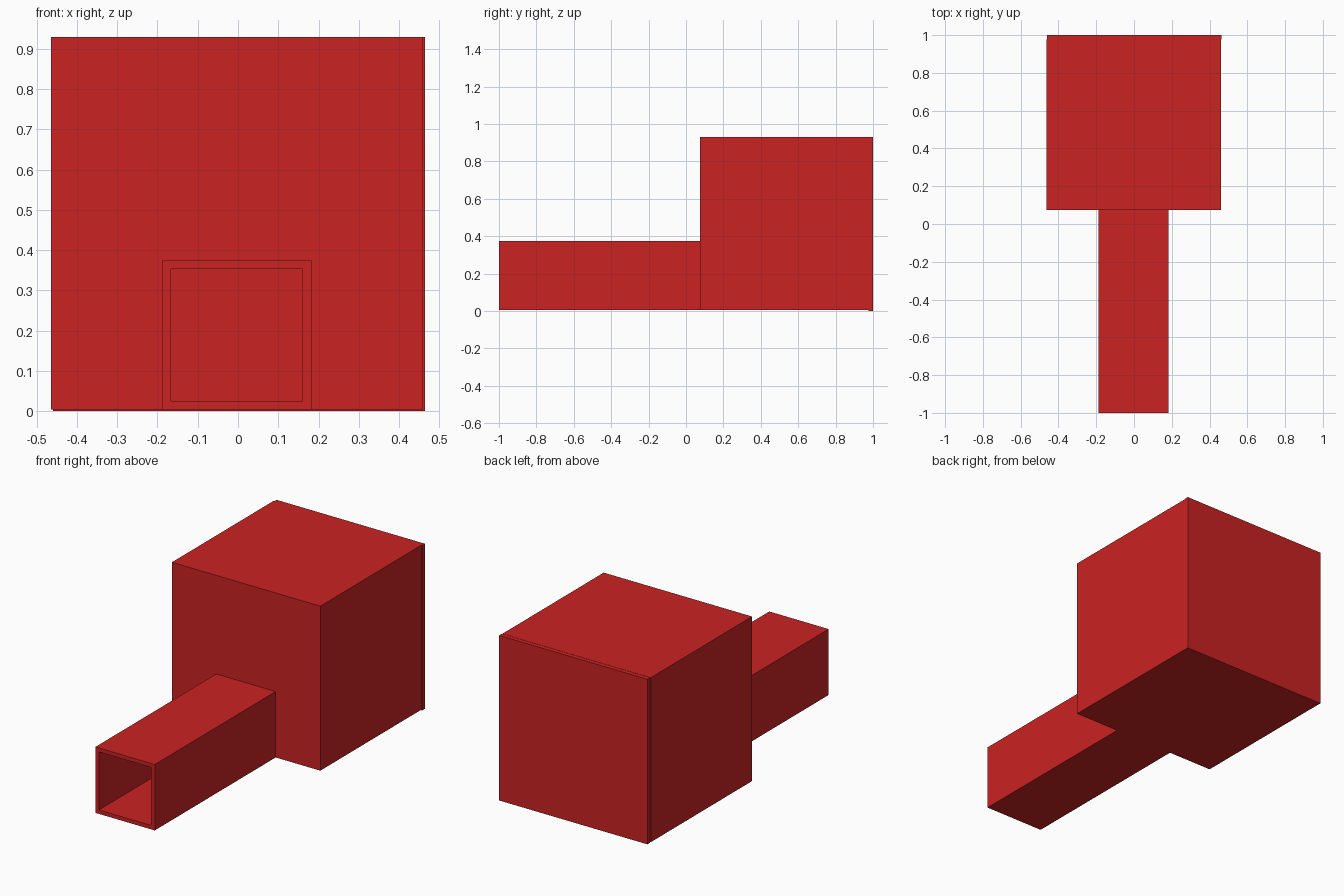
import bpy
import bmesh
from mathutils import Vector

cube = bpy.data.objects.get("Cube")
if cube:
    bpy.data.objects.remove(cube, do_unlink=True)

red = bpy.data.materials.new("red")
red.use_nodes = True
red.diffuse_color = (0.6, 0.016, 0.016, 1)
red.node_tree.nodes["Principled BSDF"].inputs["Base Color"].default_value = red.diffuse_color

WALL = 0.022


def box(name, low, high):
    """Flat-shaded box between two corners."""
    low, high = Vector(low), Vector(high)
    bm = bmesh.new()
    bmesh.ops.create_cube(bm, size=1)
    for v in bm.verts:
        v.co = Vector(low[i] + (v.co[i] + 0.5) * (high[i] - low[i]) for i in range(3))
    mesh = bpy.data.meshes.new(name)
    bm.to_mesh(mesh)
    bm.free()
    mesh.materials.append(red)
    obj = bpy.data.objects.new(name, mesh)
    bpy.context.collection.objects.link(obj)
    return obj


def carve(target, name, low, high):
    """Cut a box-shaped hollow out of the target."""
    cutter = box(name, low, high)
    cutter.hide_render = True
    cutter.hide_viewport = True
    cutter.display_type = 'WIRE'
    mod = target.modifiers.new(name, 'BOOLEAN')
    mod.operation = 'DIFFERENCE'
    mod.solver = 'EXACT'
    mod.object = cutter


# Main chamber, hollow and open at the back
x0, x1, z0, z1 = -0.464, 0.46, 0.004, 0.93
chamber = box("chamber", (x0, 0.075, z0), (x1, 0.976, z1))
carve(chamber, "chamber_hollow",
      (x0 + WALL, 0.075 + WALL, z0 + WALL), (x1 - WALL, 1.1, z1 - WALL))

# Back panel closing the chamber, set a hair to one side and lower
box("back_panel", (-0.46, 0.976, 0), (0.464, 1, 0.929))

# Square entrance tunnel, open at the front
t0, t1, top = -0.188, 0.182, 0.375
tunnel = box("tunnel", (t0, -1, z0), (t1, 0.075, top))
inner_low = (t0 + WALL, -1.1, z0 + WALL)
inner_high = (t1 - WALL, 0.2, top - WALL)
carve(tunnel, "tunnel_hollow", inner_low, inner_high)
carve(chamber, "doorway", (inner_low[0], 0, inner_low[2]), inner_high)
